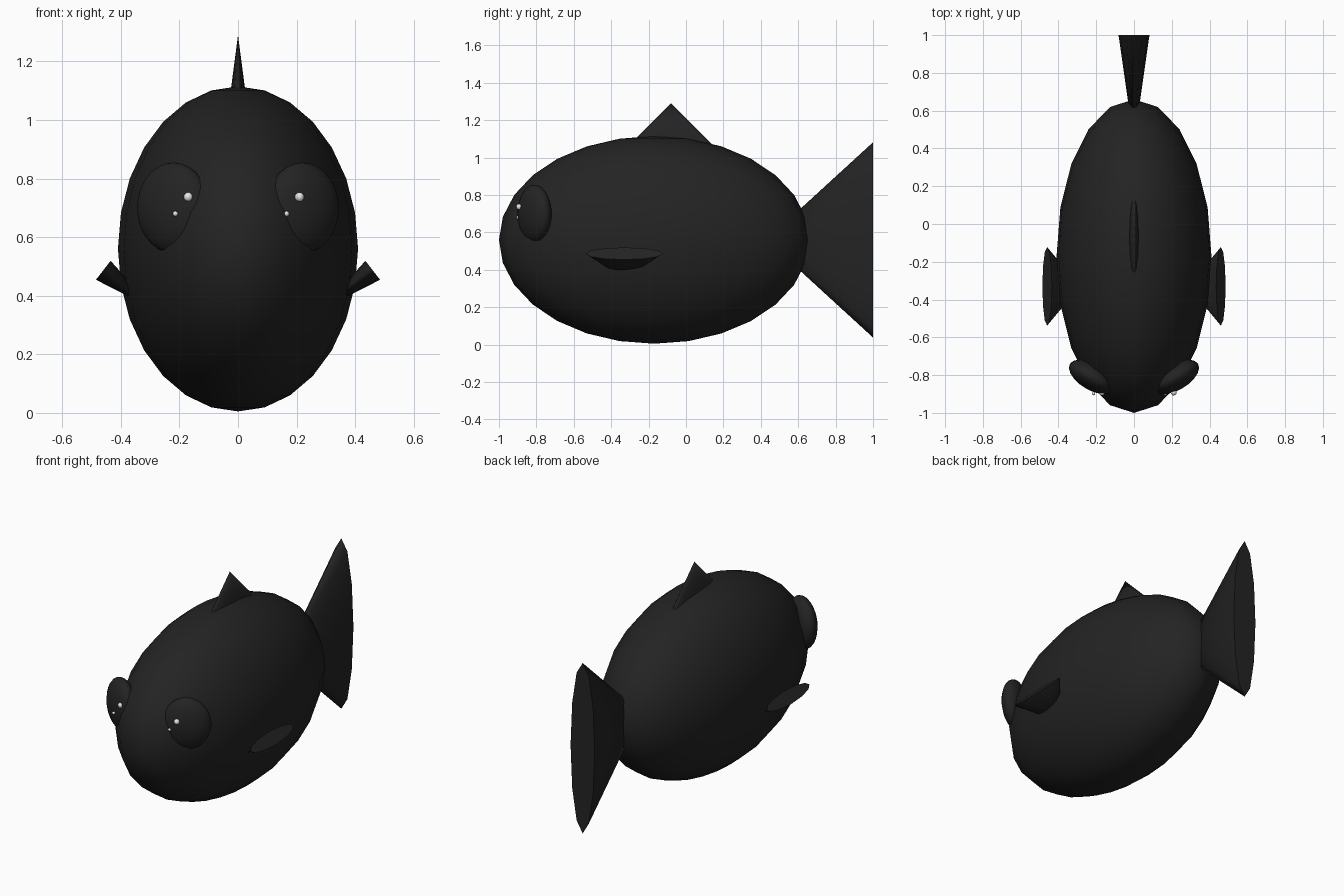
import bpy, math
from mathutils import Vector, Matrix

cube = bpy.data.objects.get("Cube")
if cube:
    bpy.data.objects.remove(cube, do_unlink=True)


def material(name, color):
    mat = bpy.data.materials.new(name)
    mat.use_nodes = True
    mat.diffuse_color = color
    mat.node_tree.nodes["Principled BSDF"].inputs["Base Color"].default_value = color
    return mat


black = material("black", (0.017, 0.017, 0.017, 1))
white = material("white", (0.8, 0.8, 0.8, 1))


def finish(name, mat, angle=40):
    obj = bpy.context.object
    obj.name = name
    obj.data.materials.append(mat)
    bpy.ops.object.shade_smooth_by_angle(angle=math.radians(angle))
    return obj


def ellipsoid(name, center, radii, mat, segments=20, rings=14, turn=0):
    bpy.ops.mesh.primitive_uv_sphere_add(segments=segments, ring_count=rings, radius=1,
                                         location=center, rotation=(0, 0, turn))
    bpy.context.object.scale = radii
    return finish(name, mat)


def fin(name, base, axis, length, half_thick, half_long, long_dir, tip=0.0):
    """Flattened cone: elliptical base at 'base', narrowing along 'axis'."""
    bpy.ops.mesh.primitive_cone_add(vertices=12, radius1=1, radius2=tip, depth=1)
    obj = finish(name, black)
    z = Vector(axis).normalized()
    y = Vector(long_dir).normalized()
    x = y.cross(z)
    frame = Matrix((x * half_thick, y * half_long, z * length)).transposed().to_4x4()
    obj.matrix_world = (Matrix.Translation(base) @ frame
                        @ Matrix.Translation((0, 0, 0.5)))
    return obj


# Body
ellipsoid("body", (0, -0.17, 0.56), (0.41, 0.83, 0.555), black)

# Tail and back fin
fin("tail_fin", (0, 1.0, 0.56), (0, -1, 0), 0.57, 0.082, 0.522, (0, 0, 1))
fin("back_fin", (0, -0.08, 1.0), (0, 0, 1), 0.29, 0.038, 0.29, (0, 1, 0))

# Side fins and eyes
for side, s in (("left", 1), ("right", -1)):
    fin(side + "_side_fin", (0.46 * s, -0.33, 0.487), (-0.79 * s, 0, -0.61),
        0.22, 0.041, 0.208, (0, 1, 0))
    ellipsoid(side + "_eye", (0.22 * s, -0.81, 0.7), (0.138, 0.07, 0.155), black,
              turn=math.radians(30) * s)

# Eye glints, both pairs lit from the same side
for side, x in (("left", 0.21), ("right", -0.17)):
    ellipsoid(side + "_large_glint", (x, -0.892, 0.737), (0.016,) * 3, white, 12, 8)
    ellipsoid(side + "_small_glint", (x - 0.044, -0.898, 0.68), (0.009,) * 3, white, 12, 8)
